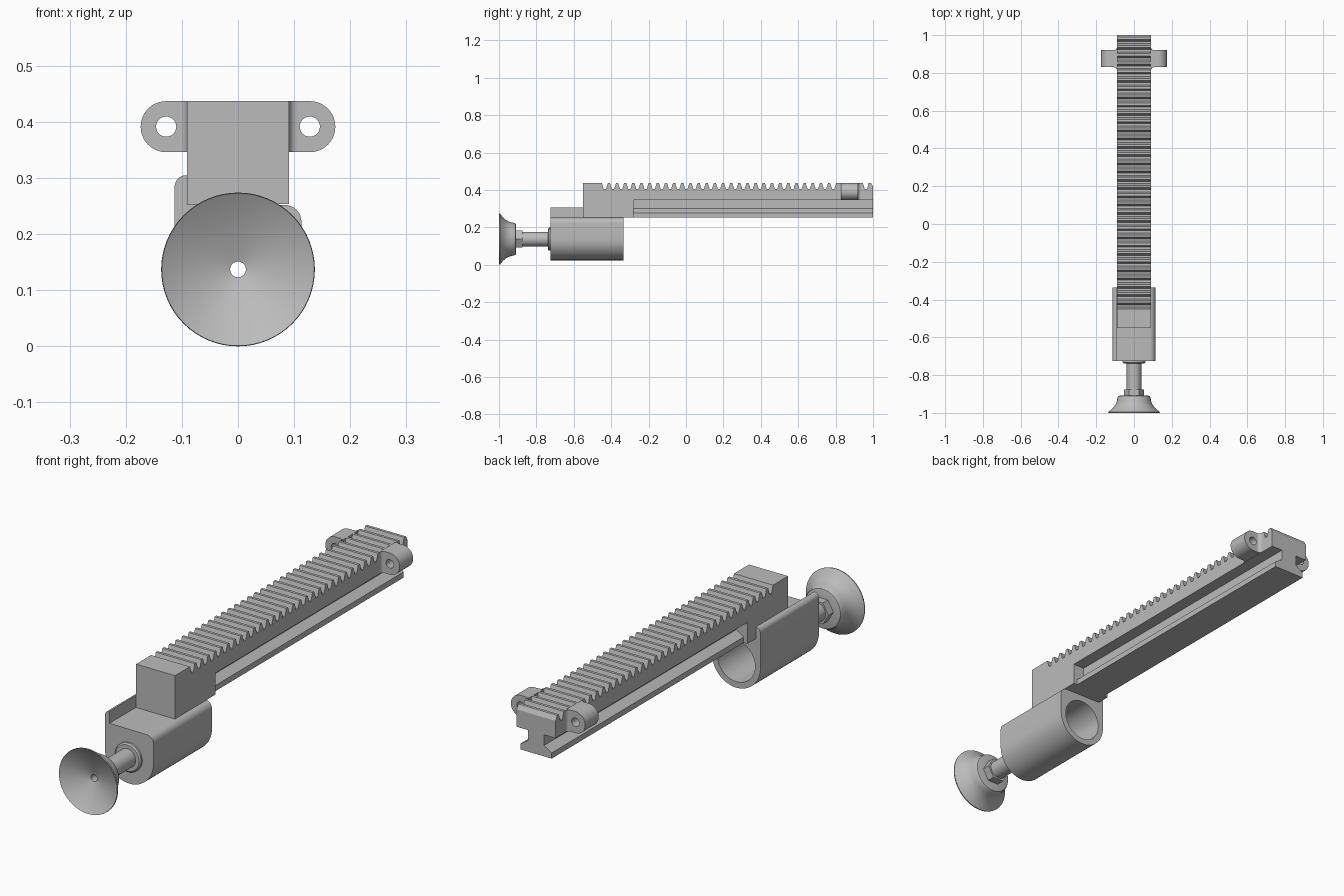
import bpy, bmesh, math

if "Cube" in bpy.data.objects:
    bpy.data.objects.remove(bpy.data.objects["Cube"])

grey = bpy.data.materials.new("plain grey")
grey.use_nodes = True
grey.diffuse_color = (0.5, 0.5, 0.5, 1)
grey.node_tree.nodes["Principled BSDF"].inputs["Base Color"].default_value = (0.5, 0.5, 0.5, 1)

AXIS_Z = 0.137      # height of the plunger axis
TOP, FLOOR, SHELF = 0.437, 0.254, 0.345
HALF = 0.091        # half width of the rack

PLACE = {"X": lambda u, v, w: (w, u, v),
         "Y": lambda u, v, w: (u, w, v),
         "Z": lambda u, v, w: (u, v, w)}


def finish(name, bm):
    bmesh.ops.recalc_face_normals(bm, faces=bm.faces[:])
    mesh = bpy.data.meshes.new(name)
    bm.to_mesh(mesh)
    bm.free()
    mesh.materials.append(grey)
    obj = bpy.data.objects.new(name, mesh)
    bpy.context.collection.objects.link(obj)
    bpy.ops.object.select_all(action='DESELECT')
    obj.select_set(True)
    bpy.context.view_layer.objects.active = obj
    bpy.ops.object.shade_smooth_by_angle(angle=math.radians(30))
    return obj


def arc(cu, cv, r, start, end, n=8):
    """Points on an arc, angles in degrees."""
    angles = [math.radians(start + (end - start) * i / n) for i in range(n + 1)]
    return [(cu + r * math.cos(a), cv + r * math.sin(a)) for a in angles]


def circle(cu, cv, r, n=40):
    return arc(cu, cv, r, 0, 360, n)[:-1]


def prism(name, axis, loops, a, b):
    """Extrude an outline (first loop) with holes (other loops) from a to b."""
    bm = bmesh.new()
    for loop in loops:
        verts = [bm.verts.new(PLACE[axis](u, v, a)) for u, v in loop]
        for i, vert in enumerate(verts):
            bm.edges.new((verts[i - 1], vert))
    bmesh.ops.triangle_fill(bm, edges=bm.edges[:], use_beauty=True)
    ext = bmesh.ops.extrude_face_region(bm, geom=bm.faces[:], use_keep_orig=True)
    moved = [g for g in ext["geom"] if isinstance(g, bmesh.types.BMVert)]
    bmesh.ops.translate(bm, verts=moved, vec=PLACE[axis](0, 0, b - a))
    return finish(name, bm)


def lathe(name, profile, steps=64):
    """Turn a closed (y, radius) profile about the plunger axis."""
    bm = bmesh.new()
    verts = [bm.verts.new((0, y, AXIS_Z + r)) for y, r in profile]
    for i, vert in enumerate(verts):
        bm.edges.new((verts[i - 1], vert))
    bmesh.ops.spin(bm, geom=bm.verts[:] + bm.edges[:], cent=(0, 0, AXIS_Z),
                   axis=(0, 1, 0), angle=2 * math.pi, steps=steps)
    bmesh.ops.remove_doubles(bm, verts=bm.verts[:], dist=1e-5)
    return finish(name, bm)


# Toothed rack with its solid head block
pitch, first, root = 0.0436, -0.434, 0.405
side = [(1, SHELF), (-0.28, SHELF), (-0.28, FLOOR), (-0.55, FLOOR), (-0.55, TOP)]
for i in range(33):
    c = first + pitch * i
    side += [(c - 0.016, TOP), (c - 0.006, root), (c + 0.006, root), (c + 0.016, TOP)]
side += [(0.989, TOP), (1, 0.418)]
prism("toothed_rack", "X", [side], -HALF, HALF)

# Guide rail below the rack: narrow neck and flared foot
half_rail = [(0.038, SHELF), (0.038, 0.3), (0.073, 0.278), (0.073, FLOOR)]
rail = half_rail + [(-x, z) for x, z in reversed(half_rail)]
prism("guide_rail", "Y", [rail], -0.28, 1)

# Mounting ears with filleted roots
for s, word in ((1, "left"), (-1, "right")):
    ear = [(0.088, 0.346)] + arc(0.128, 0.3915, 0.0455, -90, 90, 20) + [(0.088, TOP)]
    hole = circle(0.128, 0.3915, 0.018, 28)
    mirror = lambda pts: [(s * u, v) for u, v in pts]
    prism(word + "_ear", "Y", [mirror(ear), mirror(hole)], 0.83, 0.92)
    for t, end, place in ((-1, 0.83, "front"), (1, 0.92, "back")):
        curve = arc(HALF + 0.015, 0.015, 0.015, 180, 270, 6)
        fillet = [(s * u, end + t * v) for u, v in [(HALF, 0)] + curve]
        prism(f"{word}_ear_{place}_fillet", "Z", [fillet], 0.346, TOP)

# Housing: rounded underside, low shoulder on one side, tall lip on the other
R = 0.113
outline = (arc(0, AXIS_Z, R, 180, 360, 32)
           + arc(R - 0.03, 0.222, 0.03, 0, 90)
           + [(-0.092, FLOOR), (-0.092, 0.305)]
           + arc(-R + 0.021, 0.284, 0.021, 90, 180)[1:])
prism("housing_barrel", "Y", [outline, circle(0, AXIS_Z, 0.088)], -0.685, -0.335)
prism("housing_front_wall", "Y", [outline, circle(0, AXIS_Z, 0.038)], -0.725, -0.685)

# Hollow plunger shaft, collar and lock nut
bore = 0.014
lathe("collar", [(-0.738, 0.03), (-0.738, 0.055), (-0.733, 0.061), (-0.72, 0.061), (-0.72, 0.03)])
lathe("plunger_shaft", [(-0.92, bore), (-0.92, 0.039), (-0.68, 0.039), (-0.68, bore)])
hexagon = circle(0, AXIS_Z, 0.052, 6)
prism("lock_nut", "Y", [hexagon, circle(0, AXIS_Z, 0.03)], -0.915, -0.875)

# Suction cup with conical dish
lathe("suction_cup", [
    (-0.96, bore), (-0.998, 0.134), (-1.0, 0.136), (-0.995, 0.137),
    (-0.98, 0.118), (-0.965, 0.104), (-0.95, 0.095), (-0.935, 0.09),
    (-0.918, 0.087), (-0.911, 0.083), (-0.909, 0.077), (-0.909, bore)])
